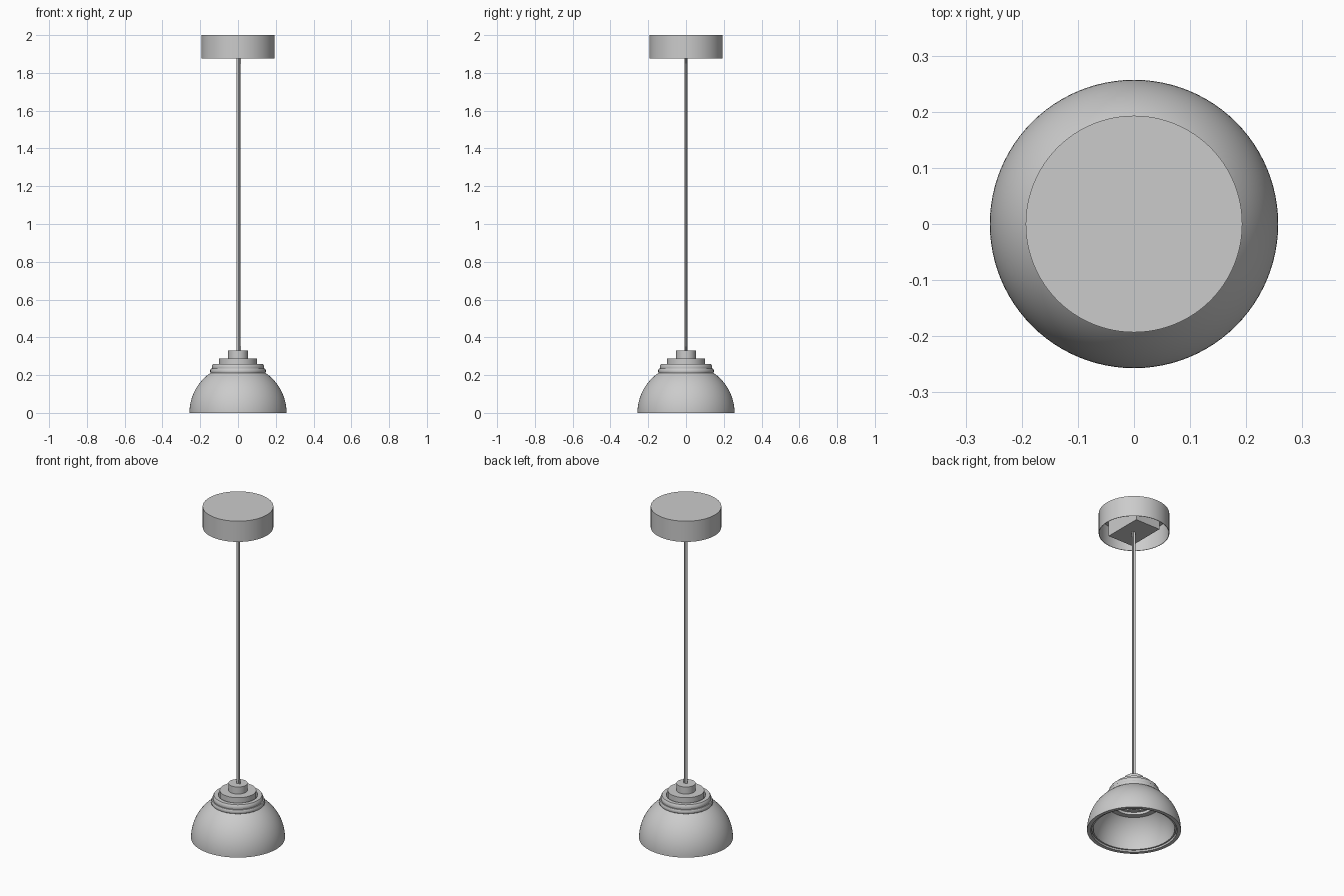
import bpy, bmesh, math

cube = bpy.data.objects.get("Cube")
if cube:
    bpy.data.objects.remove(cube, do_unlink=True)

grey = bpy.data.materials.new("light_grey")
grey.use_nodes = True
colour = (0.6, 0.6, 0.6, 1)
grey.diffuse_color = colour
grey.node_tree.nodes["Principled BSDF"].inputs["Base Color"].default_value = colour


def finish(name, bm, smooth=True):
    bmesh.ops.recalc_face_normals(bm, faces=bm.faces)
    mesh = bpy.data.meshes.new(name)
    bm.to_mesh(mesh)
    bm.free()
    mesh.materials.append(grey)
    obj = bpy.data.objects.new(name, mesh)
    bpy.context.collection.objects.link(obj)
    if smooth:
        bpy.ops.object.select_all(action="DESELECT")
        obj.select_set(True)
        bpy.context.view_layer.objects.active = obj
        bpy.ops.object.shade_smooth_by_angle(angle=math.radians(35))
    return obj


def lathe(name, profile, closed=False, x=0, steps=96):
    """Spin an (r, z) profile around a vertical axis at the given x."""
    bm = bmesh.new()
    verts = [bm.verts.new((r, 0, z)) for r, z in profile]
    pairs = list(zip(verts, verts[1:]))
    if closed:
        pairs.append((verts[-1], verts[0]))
    edges = [bm.edges.new(p) for p in pairs]
    bmesh.ops.spin(bm, geom=verts + edges, cent=(0, 0, 0), axis=(0, 0, 1),
                   angle=math.tau, steps=steps, use_merge=False)
    bmesh.ops.remove_doubles(bm, verts=bm.verts, dist=0.00001)
    bmesh.ops.translate(bm, verts=bm.verts, vec=(x, 0, 0))
    return finish(name, bm)


def cylinder(name, radius, z0, z1, x=0, steps=96):
    return lathe(name, [(0, z0), (radius, z0), (radius, z1), (0, z1)], x=x, steps=steps)


def arc(radius, z0, z1, count=20):
    """Points on a sphere centred on the floor, between two heights."""
    a0, a1 = math.asin(z0 / radius), math.asin(z1 / radius)
    angles = [a0 + (a1 - a0) * i / count for i in range(count + 1)]
    return [(radius * math.cos(a), radius * math.sin(a)) for a in angles]


# Ceiling canopy: a thin cup, open below
lathe("ceiling_canopy", [(0, 2), (0.193, 2), (0.193, 1.875), (0.19, 1.875),
                         (0.19, 1.995), (0, 1.995)])

# Mounting box inside the canopy
bm = bmesh.new()
bmesh.ops.create_cube(bm, size=1)
bmesh.ops.scale(bm, verts=bm.verts, vec=(0.165, 0.235, 0.115))
bmesh.ops.translate(bm, verts=bm.verts, vec=(0, 0, 1.9375))
finish("mounting_box", bm, smooth=False)

# Power cord and the thin support wire with its end ferrules
cylinder("power_cord", 0.007, 0.32, 1.885, x=-0.002, steps=20)
cylinder("support_wire", 0.003, 0.32, 1.885, x=0.009, steps=12)
for name, z0, z1 in (("lower_ferrule", 0.32, 0.352), ("upper_ferrule", 1.85, 1.885)):
    cylinder(name, 0.005, z0, z1, x=0.011, steps=16)

# Stepped cap
cylinder("cap_top", 0.052, 0.285, 0.33)
cylinder("cap_disc", 0.1, 0.24, 0.288)

# Collar rings on top of the shade
lathe("upper_collar", [(0.108, 0.232), (0.136, 0.232), (0.138, 0.242), (0.136, 0.252),
                       (0.131, 0.26), (0.108, 0.26)], closed=True)
lathe("lower_collar", [(0, 0.212), (0.145, 0.212), (0.147, 0.217), (0.147, 0.226),
                       (0.143, 0.234), (0, 0.234)])

# Domed shade with a flat lip
lathe("shade", arc(0.257, 0, 0.212) + arc(0.236, 0, 0.19)[::-1], closed=True)

# Inner reflector, set back from the lip
lathe("reflector", arc(0.232, 0.008, 0.18) + arc(0.223, 0.008, 0.18)[::-1], closed=True)

# Lamp holder rings seen from below
lathe("holder_ring", [(0.146, 0.165), (0.115, 0.165), (0.115, 0.18), (0.095, 0.18),
                      (0.095, 0.2), (0.146, 0.2)], closed=True)
cylinder("lamp_holder", 0.07, 0.17, 0.214)
